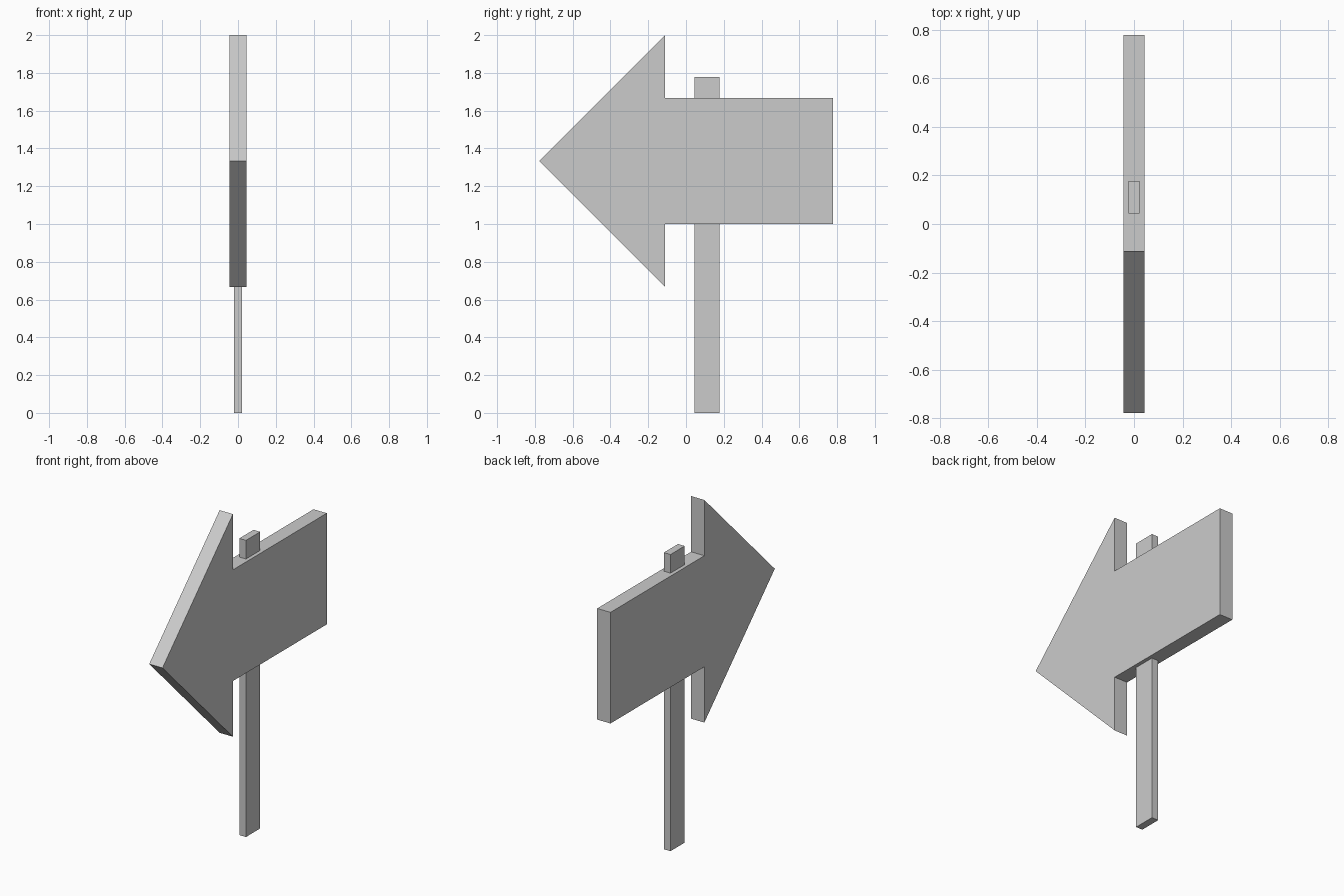
import bpy, bmesh

if "Cube" in bpy.data.objects:
    bpy.data.objects.remove(bpy.data.objects["Cube"])


def extrude_profile(name, points, half_thickness):
    """Make a solid from a (y, z) outline, extruded along x about x = 0."""
    bm = bmesh.new()
    face = bm.faces.new([bm.verts.new((-half_thickness, y, z)) for y, z in points])
    result = bmesh.ops.extrude_face_region(bm, geom=[face])
    moved = [v for v in result["geom"] if isinstance(v, bmesh.types.BMVert)]
    bmesh.ops.translate(bm, verts=moved, vec=(2 * half_thickness, 0, 0))
    bmesh.ops.recalc_face_normals(bm, faces=bm.faces)
    mesh = bpy.data.meshes.new(name)
    bm.to_mesh(mesh)
    bm.free()
    obj = bpy.data.objects.new(name, mesh)
    bpy.context.collection.objects.link(obj)
    return obj


# Arrow board: upper half of the outline, mirrored about its centre line
mid = 4 / 3
upper = [(-0.111, 0.667), (-0.111, 0.333), (0.778, 0.333)]
outline = [(-0.778, mid)]
outline += [(y, mid + h) for y, h in upper]
outline += [(y, mid - h) for y, h in reversed(upper)]
extrude_profile("arrow_board", outline, 0.044)

# Post: runs from the ground up through the board
extrude_profile("post", [(0.044, 0), (0.178, 0), (0.178, 1.778), (0.044, 1.778)], 0.022)
